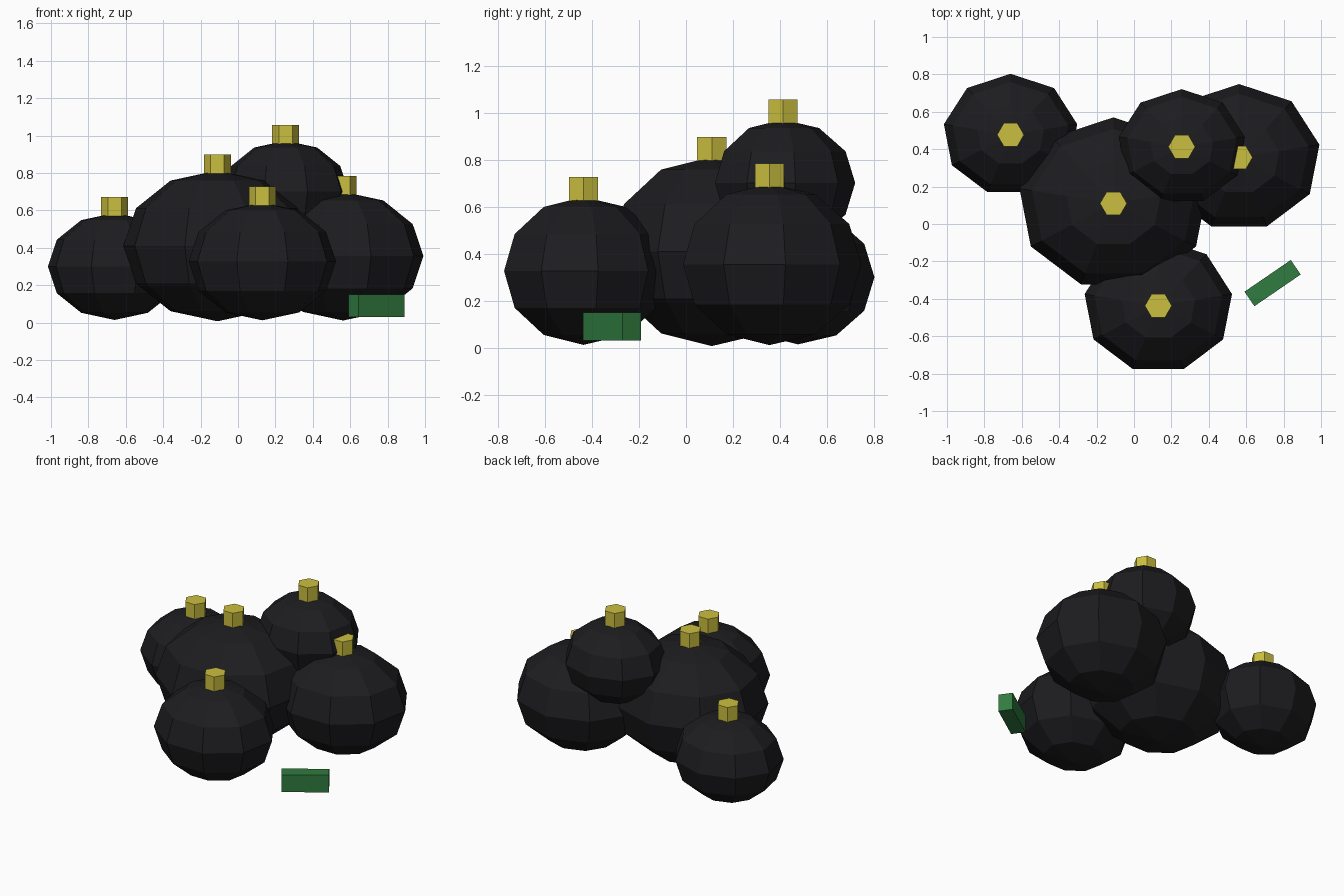
import bpy
from math import radians

if "Cube" in bpy.data.objects:
    bpy.data.objects.remove(bpy.data.objects["Cube"])


def material(name, rgb):
    m = bpy.data.materials.new(name)
    m.diffuse_color = (*rgb, 1)
    m.use_nodes = True
    m.node_tree.nodes["Principled BSDF"].inputs["Base Color"].default_value = m.diffuse_color
    return m


BLACK = material("black_plastic", (0.012, 0.012, 0.014))
YELLOW = material("yellow_tie", (0.60, 0.52, 0.05))
GREEN = material("green_box", (0.03, 0.20, 0.05))


def finish(name, mat):
    ob = bpy.context.object
    ob.name = name
    ob.data.materials.append(mat)
    return ob


# name, centre, radii of each squashed bag
BAGS = [
    ("large_bag", (-0.11, 0.11, 0.41), (0.51, 0.46, 0.403)),
    ("front_bag", (0.13, -0.437, 0.327), (0.40, 0.36, 0.315)),
    ("left_bag", (-0.66, 0.477, 0.30), (0.362, 0.326, 0.286)),
    ("right_bag", (0.562, 0.356, 0.355), (0.436, 0.392, 0.344)),
    ("top_bag", (0.255, 0.413, 0.702), (0.342, 0.308, 0.27)),
]

for name, (x, y, z), radii in BAGS:
    # Low-poly bag body
    bpy.ops.mesh.primitive_uv_sphere_add(segments=9, ring_count=6, radius=1, location=(x, y, z))
    finish(name, BLACK).scale = radii
    # Hexagonal knot, sunk a little into the top of the bag
    bpy.ops.mesh.primitive_cylinder_add(vertices=6, radius=0.072, depth=0.11,
                                        location=(x, y, z + radii[2] + 0.03),
                                        rotation=(0, 0, radians(30)))
    finish(name + "_tie", YELLOW)

# Small loose box beside the pile
bpy.ops.mesh.primitive_cube_add(size=1, location=(0.741, -0.316, 0.09),
                                rotation=(0, 0, radians(34.4)))
finish("loose_box", GREEN).scale = (0.30, 0.094, 0.12)
